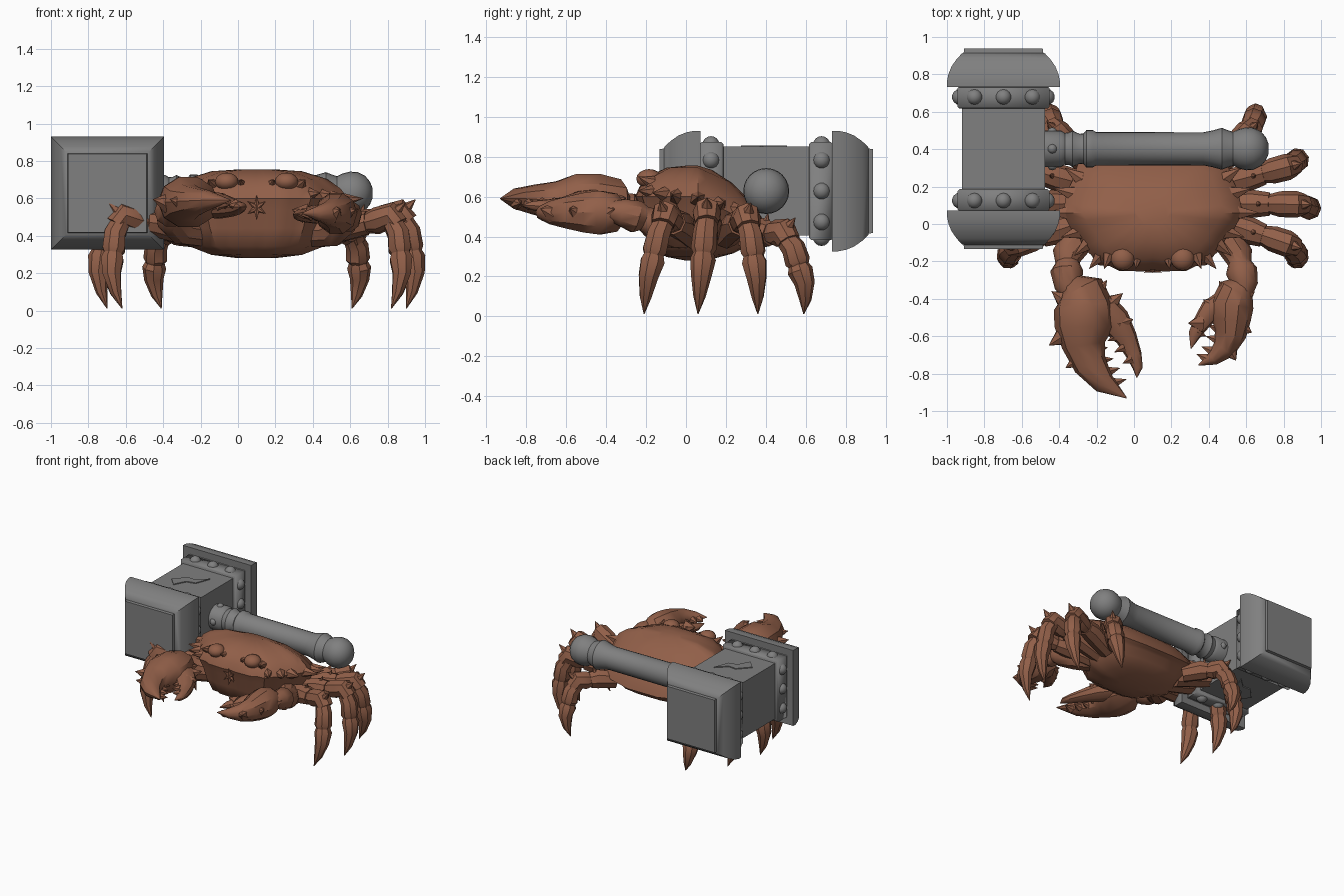
import bpy, bmesh, math
from mathutils import Vector, Matrix


def material(name, rgb):
    m = bpy.data.materials.new(name)
    m.diffuse_color = (*rgb, 1)
    return m


SHELL = material("brown shell", (0.285, 0.115, 0.066))
STEEL = material("grey steel", (0.215, 0.215, 0.215))
CX = 0.1                                # centre line of the crab
HX, HY, HZ = -0.698, 0.402, 0.628       # centre of the hammer head


def finish(bm, name, mat, angle=35):
    bmesh.ops.recalc_face_normals(bm, faces=bm.faces)
    me = bpy.data.meshes.new(name)
    bm.to_mesh(me)
    bm.free()
    ob = bpy.data.objects.new(name, me)
    bpy.context.collection.objects.link(ob)
    me.materials.append(mat)
    bpy.ops.object.select_all(action='DESELECT')
    ob.select_set(True)
    bpy.context.view_layer.objects.active = ob
    bpy.ops.object.shade_smooth_by_angle(angle=math.radians(angle))
    return ob


def loft(bm, rings, caps=True):
    """Skin a list of equally long closed rings."""
    vs = [[bm.verts.new(p) for p in r] for r in rings]
    n = len(vs[0])
    for a, b in zip(vs, vs[1:]):
        for i in range(n):
            bm.faces.new((a[i], a[(i + 1) % n], b[(i + 1) % n], b[i]))
    if caps:
        bm.faces.new(vs[0])
        bm.faces.new(vs[-1])


def tube(bm, pts, ref, flat=1.0, n=8):
    """Tube through (x, y, z, r); flat scales the thickness along ref."""
    P = [Vector(p[:3]) for p in pts]
    ref = Vector(ref).normalized()
    rings = []
    for i, p in enumerate(P):
        d = P[min(i + 1, len(P) - 1)] - P[max(i - 1, 0)]
        side = d.cross(ref).normalized()
        up = side.cross(d).normalized()
        r = pts[i][3]
        rings.append([p + side * r * math.cos(t) + up * r * flat * math.sin(t)
                      for t in (2 * math.pi * k / n for k in range(n))])
    loft(bm, rings)


def spike(bm, base, tip, r, n=6):
    base, tip = Vector(base), Vector(tip)
    d = tip - base
    rot = d.to_track_quat('Z', 'Y').to_matrix().to_4x4()
    bmesh.ops.create_cone(bm, segments=n, radius1=r, radius2=0.001, depth=d.length,
                          cap_ends=True, matrix=Matrix.Translation((base + tip) / 2) @ rot)


def ball(bm, c, r, scale=(1, 1, 1), seg=14):
    bmesh.ops.create_uvsphere(bm, u_segments=seg, v_segments=seg // 2 + 1, radius=r,
                              matrix=Matrix.Translation(c) @ Matrix.Diagonal((*scale, 1)))


# ---- hammer head: square sections along y ----
def square_loft(name, profile):
    bm = bmesh.new()
    loft(bm, [[(HX + a * h, HY + y, HZ + b * h)
               for a, b in ((-1, -1), (1, -1), (1, 1), (-1, 1))] for y, h in profile])
    return finish(bm, name, STEEL, 60)


square_loft("hammer_core", [(-0.34, 0.222), (0.34, 0.222)])
CAP = [(0.30, 0.225), (0.335, 0.245), (0.33, 0.302), (0.36, 0.302), (0.40, 0.294), (0.44, 0.278),
       (0.48, 0.25), (0.51, 0.222), (0.513, 0.213), (0.535, 0.21)]
for s, label in ((-1, "front"), (1, "rear")):
    square_loft(label + "_cap", [(s * y, h) for y, h in CAP])
    square_loft(label + "_band", [(s * 0.215, 0.235), (s * 0.225, 0.245),
                                  (s * 0.325, 0.245), (s * 0.335, 0.235)])
    bm = bmesh.new()
    for k in range(4):
        rot = Matrix.Rotation(k * math.pi / 2, 3, 'Y')
        for o in (-0.155, 0, 0.155):
            ball(bm, Vector((HX, HY + s * 0.277, HZ)) + rot @ Vector((o, 0, 0.232)), 0.043)
    finish(bm, label + "_studs", STEEL)

# ---- zigzag inlay on the top and underside of the core ----
ZIGZAG = [(-0.83, 0.345), (-0.745, 0.435), (-0.68, 0.43), (-0.60, 0.505),
          (-0.645, 0.385), (-0.715, 0.37), (-0.765, 0.275)]
for s, label in ((1, "top"), (-1, "under")):
    bm = bmesh.new()
    loft(bm, [[(x, y, HZ + s * h) for x, y in ZIGZAG] for h in (0.22, 0.229)])
    finish(bm, label + "_zigzag", STEEL)

# ---- handle: turned profile along x, with rivets ----
HANDLE = [(-0.50, 0.098), (-0.39, 0.098), (-0.37, 0.085), (-0.345, 0.088), (-0.33, 0.097),
          (-0.29, 0.08), (-0.27, 0.082), (-0.255, 0.1), (-0.22, 0.1), (-0.205, 0.09), (0.37, 0.088),
          (0.42, 0.098), (0.47, 0.112), (0.5, 0.1), (0.53, 0.09), (0.56, 0.105), (0.60, 0.115),
          (0.64, 0.112), (0.68, 0.092), (0.705, 0.062), (0.718, 0.03), (0.72, 0.002)]
bm = bmesh.new()
tube(bm, [(x, HY, HZ, r) for x, r in HANDLE], (0, 0, 1), n=24)
finish(bm, "handle", STEEL)
bm = bmesh.new()
for k in range(4):
    t = k * math.pi / 2
    ball(bm, (-0.437, HY + 0.088 * math.cos(t), HZ + 0.088 * math.sin(t)), 0.027, seg=10)
finish(bm, "handle_rivets", STEEL)

# ---- crab body: outline lofted from belly to back ----
HALF = [(0, -0.245), (0.06, -0.255), (0.13, -0.25), (0.18, -0.25), (0.23, -0.225), (0.29, -0.22),
        (0.33, -0.165), (0.37, -0.13), (0.39, -0.08), (0.43, -0.04), (0.455, 0.01), (0.485, 0.06),
        (0.47, 0.11), (0.46, 0.17), (0.43, 0.23), (0.40, 0.32), (0.3, 0.38), (0.13, 0.41), (0, 0.41)]
OUTLINE = HALF + [(-u, y) for u, y in HALF[-2:0:-1]]


def body_ring(scale, z, tilt, shift=0.06):
    return [(CX + u * scale, shift + (y - shift) * scale,
             z - tilt * max(0, (y - shift) * scale)) for u, y in OUTLINE]


bm = bmesh.new()
loft(bm, [body_ring(0.2, 0.28, -0.1), body_ring(0.5, 0.298, -0.1), body_ring(0.75, 0.345, -0.05),
          body_ring(0.86, 0.44, 0.1), body_ring(0.93, 0.54, 0.38), body_ring(1.0, 0.60, 0.5),
          body_ring(0.93, 0.65, 0.5), body_ring(0.78, 0.703, 0.5),
          body_ring(0.5, 0.745, 0.45), body_ring(0.2, 0.755, 0.3)])
finish(bm, "body", SHELL, 40)

# ---- teeth along the shell rim ----
bm = bmesh.new()
for u, y, tu, ty, z in ((0.38, 0.24, 0.47, 0.30, 0.53), (0.42, 0.16, 0.53, 0.19, 0.56),
                        (0.44, 0.06, 0.57, 0.06, 0.59), (0.39, -0.04, 0.49, -0.07, 0.60),
                        (0.34, -0.10, 0.42, -0.17, 0.61), (0.27, -0.16, 0.34, -0.24, 0.62)):
    for s in (-1, 1):
        spike(bm, (CX + s * u, y, z), (CX + s * tu, ty, z + 0.01), 0.045)
finish(bm, "rim_teeth", SHELL)

# ---- eyes with brow spikes, and mouth ----
bm = bmesh.new()
for s in (-1, 1):
    ball(bm, (CX + s * 0.16, -0.185, 0.69), 0.064, (1, 1, 0.75))
    for a, b in ((0.08, 0.09), (0.235, 0.26)):
        spike(bm, (CX + s * a, -0.17, 0.67), (CX + s * b, -0.24, 0.70), 0.035)
finish(bm, "eyes", SHELL)
bm = bmesh.new()
for k in range(6):
    t = math.pi / 2 + k * math.pi / 3
    spike(bm, (CX, -0.24, 0.55), (CX + 0.055 * math.cos(t), -0.26, 0.55 + 0.065 * math.sin(t)), 0.02)
finish(bm, "mouth", SHELL)

# ---- walking legs: (hip y, knee u, knee y, knee z, foot u, foot y) ----
LEGS = [(0.03, 0.72, -0.105, 0.505, 0.72, -0.21), (0.11, 0.77, 0.105, 0.52, 0.80, 0.06),
        (0.20, 0.72, 0.305, 0.495, 0.72, 0.36), (0.29, 0.51, 0.49, 0.42, 0.51, 0.59)]
for s, side in ((-1, "left"), (1, "right")):
    for i, (hy, ku, ky, kz, fu, fy) in enumerate(LEGS):
        hip = Vector((CX + s * 0.32, hy, 0.40))
        knee = Vector((CX + s * ku, ky, kz))
        foot = Vector((CX + s * fu, fy, 0.012))
        out = (knee - hip)
        out.z = 0
        out.normalize()
        ref = out.cross(Vector((0, 0, 1)))
        up = Vector((0, 0, 1))
        elbow = hip.lerp(knee, 0.5) + up * 0.01
        ankle = knee.lerp(foot, 0.42) + out * 0.055
        bm = bmesh.new()

        def seg(points):
            tube(bm, [(*p, r * 1.15) for p, r in points], ref, 1.0)

        # thigh, then knee block, shin and pointed claw
        seg([(hip, 0.055), (elbow, 0.064), (hip.lerp(knee, 0.68), 0.054)])
        seg([(hip.lerp(knee, 0.64), 0.042), (hip.lerp(knee, 0.8), 0.06),
             (knee + up * 0.005, 0.062), (knee + out * 0.035 - up * 0.045, 0.052)])
        seg([(knee - up * 0.02, 0.045), (knee.lerp(ankle, 0.45) + out * 0.015, 0.053),
             (knee.lerp(ankle, 0.85), 0.056), (ankle, 0.04)])
        seg([(knee.lerp(ankle, 0.8), 0.035), (ankle - up * 0.02, 0.056),
             (ankle.lerp(foot, 0.35) + out * 0.022, 0.045),
             (ankle.lerp(foot, 0.7) + out * 0.018, 0.027), (foot, 0.002)])
        # thorns at the joints
        spike(bm, knee, knee + out * 0.08 + up * 0.075, 0.05)
        spike(bm, elbow, elbow + up * 0.1 + out * 0.03, 0.04)
        finish(bm, f"{side}_leg_{i + 1}", SHELL)


# ---- pincers: arm, palm with fixed finger, hinged finger, teeth and thorns ----
def pincer(label, arm, palm, finger, thorns, teeth, z, thick):
    for part, path, flat in (("arm", arm, 1), ("palm", palm, thick), ("finger", finger, 0.85)):
        bm = bmesh.new()
        tube(bm, path, (0, 0, 1), flat, 10)
        if part == "palm":
            for x, y, tx, ty in thorns:
                spike(bm, (x, y, z), (tx, ty, z + 0.02), 0.055)
            for x, y, tx, ty in teeth:
                spike(bm, (x, y, z - 0.01), (tx, ty, z - 0.01), 0.032, 6)
        finish(bm, f"{label}_{part}", SHELL)


pincer("left",
       [(-0.15, 0.02, 0.42, 0.085), (-0.30, -0.08, 0.44, 0.09), (-0.36, -0.17, 0.49, 0.08),
        (-0.355, -0.21, 0.51, 0.065), (-0.36, -0.25, 0.53, 0.088), (-0.35, -0.33, 0.55, 0.075),
        (-0.33, -0.38, 0.56, 0.055)],
       [(-0.34, -0.32, 0.56, 0.06), (-0.29, -0.36, 0.575, 0.135), (-0.27, -0.44, 0.58, 0.16),
        (-0.265, -0.55, 0.58, 0.16), (-0.27, -0.65, 0.58, 0.115), (-0.235, -0.75, 0.585, 0.09),
        (-0.16, -0.85, 0.59, 0.06), (-0.04, -0.93, 0.59, 0.003)],
       [(-0.18, -0.44, 0.57, 0.085), (-0.10, -0.52, 0.56, 0.083), (-0.04, -0.61, 0.55, 0.058),
        (0.0, -0.70, 0.55, 0.042), (0.02, -0.77, 0.555, 0.027), (0.015, -0.82, 0.555, 0.003)],
       [(-0.38, -0.6, -0.455, -0.65), (-0.29, -0.72, -0.365, -0.77), (-0.2, -0.38, -0.145, -0.30),
        (-0.13, -0.43, -0.06, -0.37), (-0.07, -0.53, -0.005, -0.51), (-0.37, -0.41, -0.44, -0.36)],
       [(-0.20, -0.67, -0.14, -0.66), (-0.18, -0.73, -0.11, -0.72), (-0.14, -0.79, -0.075, -0.77),
        (-0.11, -0.85, -0.04, -0.83), (-0.09, -0.60, -0.14, -0.625), (-0.05, -0.66, -0.105, -0.685),
        (-0.01, -0.72, -0.06, -0.745)], 0.575, 0.88)
pincer("right",
       [(0.35, 0.02, 0.42, 0.085), (0.50, -0.07, 0.43, 0.09), (0.56, -0.17, 0.47, 0.078),
        (0.565, -0.21, 0.49, 0.063), (0.575, -0.25, 0.5, 0.085), (0.59, -0.32, 0.52, 0.072),
        (0.58, -0.38, 0.53, 0.05)],
       [(0.59, -0.32, 0.52, 0.05), (0.55, -0.36, 0.52, 0.1), (0.525, -0.43, 0.52, 0.115),
        (0.52, -0.51, 0.52, 0.105), (0.515, -0.59, 0.52, 0.085), (0.48, -0.67, 0.52, 0.062),
        (0.42, -0.72, 0.52, 0.037), (0.345, -0.755, 0.52, 0.003)],
       [(0.47, -0.42, 0.52, 0.06), (0.41, -0.46, 0.515, 0.06), (0.36, -0.53, 0.51, 0.046),
        (0.325, -0.59, 0.51, 0.034), (0.305, -0.665, 0.515, 0.003)],
       [(0.5, -0.38, 0.455, -0.305), (0.43, -0.44, 0.37, -0.405), (0.36, -0.53, 0.29, -0.53),
        (0.57, -0.55, 0.63, -0.58), (0.51, -0.67, 0.545, -0.73), (0.59, -0.39, 0.645, -0.36)],
       [(0.45, -0.56, 0.40, -0.545), (0.45, -0.62, 0.385, -0.6), (0.42, -0.68, 0.36, -0.655),
        (0.39, -0.72, 0.335, -0.695), (0.38, -0.53, 0.42, -0.55), (0.34, -0.58, 0.385, -0.6)],
       0.52, 1.0)
